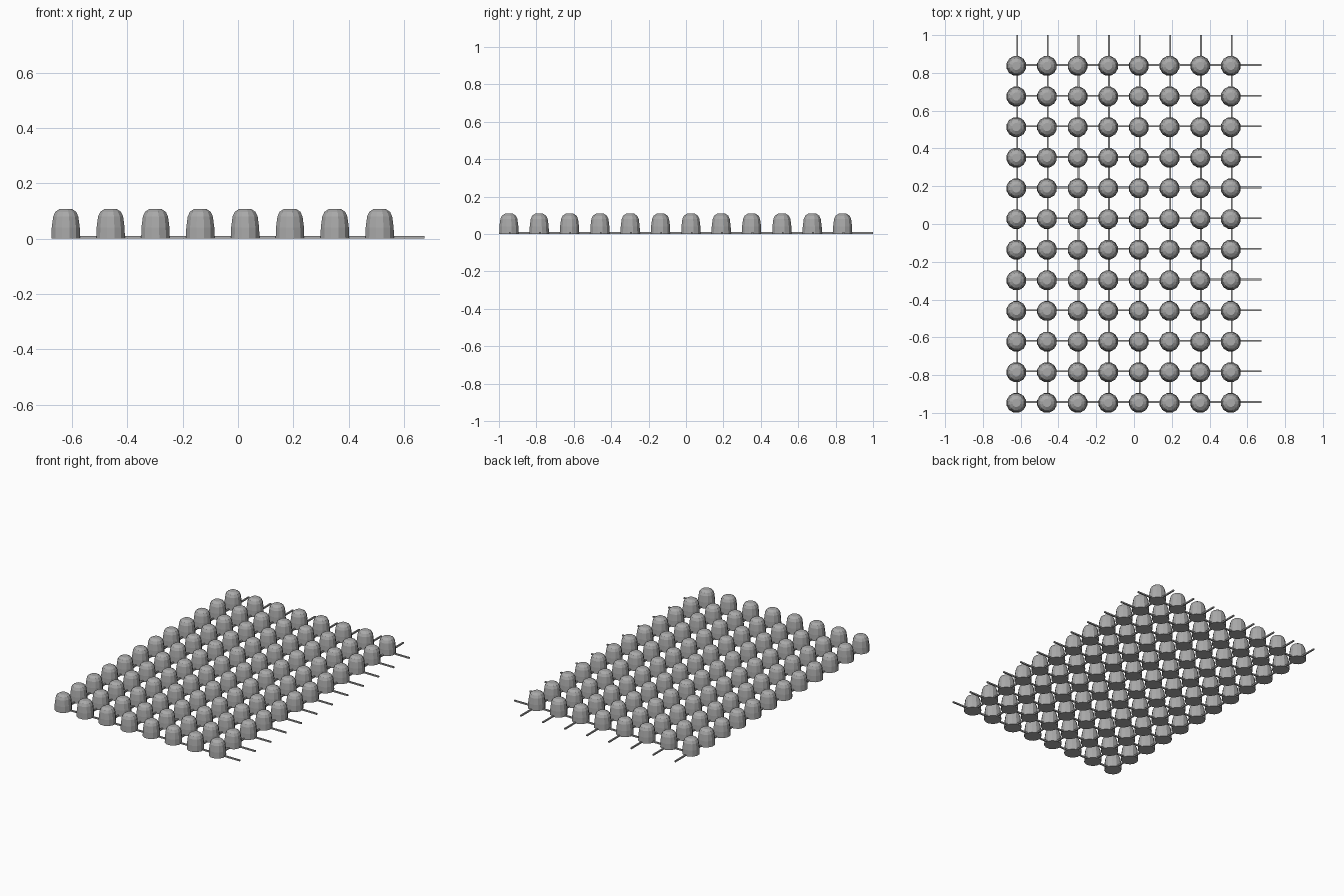
import bpy, bmesh, math

cube = bpy.data.objects.get("Cube")
if cube:
    bpy.data.objects.remove(cube, do_unlink=True)

PITCH, COLS, ROWS, RADIUS = 0.1622, 8, 12, 0.0535
X0, Y0 = -0.623, -0.947
BAR = 0.009
SIDES = 12

grey = bpy.data.materials.new("mid grey")
grey.use_nodes = True
colour = (0.4, 0.4, 0.4, 1)
grey.diffuse_color = colour
grey.node_tree.nodes["Principled BSDF"].inputs["Base Color"].default_value = colour


def make_mesh(name, bm):
    bmesh.ops.recalc_face_normals(bm, faces=bm.faces)
    mesh = bpy.data.meshes.new(name)
    bm.to_mesh(mesh)
    bm.free()
    mesh.materials.append(grey)
    return mesh


def place(name, mesh, location):
    obj = bpy.data.objects.new(name, mesh)
    obj.location = location
    bpy.context.collection.objects.link(obj)


def stud_mesh():
    # Faceted thimble: stacked rings with a flat base and a shallow cap
    profile = [(RADIUS, 0), (0.0525, 0.04), (0.047, 0.08),
               (0.039, 0.097), (0.022, 0.108)]
    bm = bmesh.new()
    rings = []
    for r, z in profile:
        angles = [math.tau * (i + 0.5) / SIDES for i in range(SIDES)]
        rings.append([bm.verts.new((r * math.cos(a), r * math.sin(a), z)) for a in angles])
    for low, high in zip(rings, rings[1:]):
        for i in range(SIDES):
            j = (i + 1) % SIDES
            bm.faces.new((low[i], low[j], high[j], high[i]))
    bm.faces.new(rings[0][::-1])
    bm.faces.new(rings[-1])
    return make_mesh("stud", bm)


def bar_mesh(name, sx, sy):
    # Thin bar with its corner at the origin
    bm = bmesh.new()
    bmesh.ops.create_cube(bm, size=1)
    for v in bm.verts:
        v.co = ((v.co.x + 0.5) * sx, (v.co.y + 0.5) * sy, (v.co.z + 0.5) * BAR)
    return make_mesh(name, bm)


stud = stud_mesh()
cross_bar = bar_mesh("cross_bar", COLS * PITCH, BAR)
long_bar = bar_mesh("long_bar", BAR, ROWS * PITCH)

# Studs on a regular grid
for c in range(COLS):
    for r in range(ROWS):
        place("stud", stud, (X0 + c * PITCH, Y0 + r * PITCH, 0))

# Connecting bars, running past the last stud on two sides
for r in range(ROWS):
    place("cross_bar", cross_bar, (X0, Y0 + r * PITCH, 0))
for c in range(COLS):
    place("long_bar", long_bar, (X0 + c * PITCH, Y0, 0))
